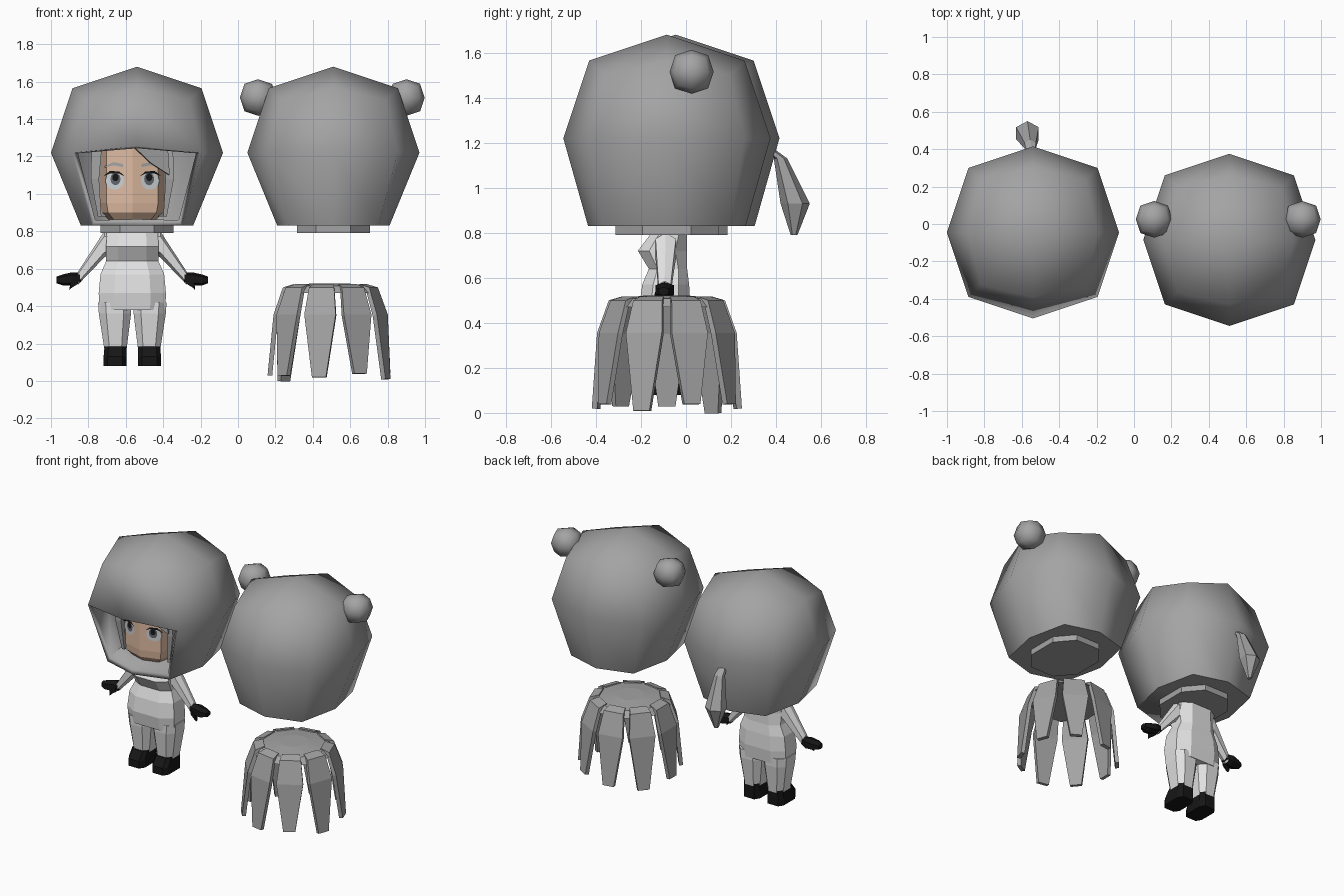
import bpy, bmesh, math
from mathutils import Vector

if "Cube" in bpy.data.objects:
    bpy.data.objects.remove(bpy.data.objects["Cube"])


def material(name, r, g, b):
    m = bpy.data.materials.new(name)
    m.diffuse_color = (r, g, b, 1)
    m.use_nodes = True
    m.node_tree.nodes["Principled BSDF"].inputs["Base Color"].default_value = m.diffuse_color
    return m


GREY = material("mid grey", .37, .37, .37)
SUIT = material("pale grey", .75, .75, .75)
SKIN = material("skin", .74, .50, .36)
BLACK = material("black", .008, .008, .008)
WHITE = material("eye white", .62, .64, .66)
IRIS = material("iris grey", .12, .13, .15)


def finish(name, bm, mat, smooth=None, thick=0, recalc=True):
    if recalc:
        bmesh.ops.recalc_face_normals(bm, faces=bm.faces)
    me = bpy.data.meshes.new(name)
    bm.to_mesh(me)
    bm.free()
    me.materials.append(mat)
    if smooth:
        me.shade_smooth()
        me.set_sharp_from_angle(angle=math.radians(smooth))
    ob = bpy.data.objects.new(name, me)
    bpy.context.collection.objects.link(ob)
    if thick:
        mod = ob.modifiers.new("thickness", 'SOLIDIFY')
        mod.thickness, mod.offset = thick, -1
    return ob


def loft(name, rings, mat, n=8, phase=.5, e=.7, axis='z'):
    """Closed skin through rings (x, y, z, radius a, radius b)."""
    bm = bmesh.new()
    loops = []
    for x, y, z, ra, rb in rings:
        loop = []
        for i in range(n):
            a = 2 * math.pi * (i + phase) / n
            c, s = math.cos(a), math.sin(a)
            u = math.copysign(abs(c) ** e, c) * ra
            v = math.copysign(abs(s) ** e, s) * rb
            p = (x + u, y + v, z) if axis == 'z' else (x, y + u, z + v)
            loop.append(bm.verts.new(p))
        loops.append(loop)
    for a, b in zip(loops, loops[1:]):
        for i in range(n):
            j = (i + 1) % n
            bm.faces.new((a[i], a[j], b[j], b[i]))
    bm.faces.new(loops[0])
    bm.faces.new(loops[-1])
    return finish(name, bm, mat)


def ball(name, centre, size, flat=False, opening=False):
    """Cube split once and rounded; optional flat base and face opening."""
    bm = bmesh.new()
    bmesh.ops.create_cube(bm, size=2)
    bmesh.ops.subdivide_edges(bm, edges=bm.edges[:], cuts=1, use_grid_fill=True)
    for v in bm.verts:
        s = Vector([round(c) for c in v.co])
        v.co = s * {1: .46, 2: .345, 3: .28}[int(s.length_squared)]
        if flat and s.z < 0:
            corner = .8 if s.x and s.y else 1
            v.co = (s.x * .30 * corner, s.y * .35 * corner, -.39)
        if opening and s == Vector((0, -1, 0)):
            v.co.z = .035
    bmesh.ops.recalc_face_normals(bm, faces=bm.faces)
    if opening:
        front = [f for f in bm.faces
                 if f.calc_center_median().y < -.28 and f.calc_center_median().z < 0]
        bmesh.ops.delete(bm, geom=front, context='FACES')
    for v in bm.verts:
        v.co = v.co * size + Vector(centre)
    return finish(name, bm, GREY, 55, .035 if opening else 0, False)


# Two big helmets with collars
for label, x, y, is_open in (("worn_hood", -.54, -.045, True), ("spare_helmet", .51, -.085, False)):
    ball(label, (x, y, 1.22), 1, True, is_open)
    loft(label + "_collar", [(x, y, .79, .208, .245), (x, y, .85 if is_open else .84, .208, .245)],
         GREY, e=.85)

# Round ears on the spare helmet
for side, x in (("left", .108), ("right", .90)):
    ball(side + "_ear", (x, .025, 1.515), .213)

# Ponytail on the back of the hood
loft("ponytail", [(-.55, .37, 1.17, .025, .025), (-.555, .42, 1.13, .035, .03),
                  (-.57, .485, .93, .07, .065), (-.57, .48, .79, .015, .015)], GREY, n=6, e=1)

# Body
CX = -.565
torso = [(.84, .13, -.15, .0), (.79, .145, -.165, .01), (.72, .148, -.22, .01), (.64, .148, -.17, .01),
         (.57, .18, -.2, .02), (.47, .19, -.215, .025), (.38, .187, -.20, .015)]
loft("torso", [(CX, (f + b) / 2, z, w, (b - f) / 2) for z, w, f, b in torso], SUIT)

for side, s in (("left", -1), ("right", 1)):
    def at(dx, y, z, a, b):
        return (CX + s * dx, y, z, a, b)
    loft(side + "_leg", [at(.096, -.09, .42, .092, .1), at(.093, -.09, .36, .091, .1),
                         at(.09, -.09, .17, .063, .075)], SUIT)
    loft(side + "_boot", [at(.092, -.115, .08, .064, .1), at(.092, -.115, .13, .064, .1),
                          at(.09, -.095, .185, .061, .078)], BLACK, e=.5)
    loft(side + "_arm", [at(.12, -.09, .735, .05, .06), at(.15, -.09, .73, .05, .07),
                         at(.29, -.095, .55, .03, .035)], SUIT, n=6, axis='x')
    loft(side + "_glove", [at(.275, -.095, .553, .03, .025), at(.32, -.095, .545, .045, .036),
                           at(.37, -.1, .54, .04, .03), at(.405, -.1, .54, .025, .018)],
         BLACK, n=6, axis='x')
    loft(side + "_thumb", [at(.29, -.115, .535, .02, .02), at(.33, -.125, .51, .02, .02),
                           at(.335, -.125, .492, .012, .01)], BLACK, n=4, axis='x')
    # Locks of hair beside the face
    loft(side + "_lock", [at(.19, -.2, 1.25, .035, .03), at(.2, -.21, 1.08, .028, .025),
                          at(.175, -.2, .88, .012, .012)], GREY, n=4)

# Head and hair inside the hood
HY, HR, HX = -.09, .19, .175
loft("head", [(CX, HY, .86, .125, .15), (CX, HY, .90, .165, .185), (CX, HY, .95, HX, HR),
              (CX, HY, 1.25, HX, HR)], SKIN, phase=0)
loft("hair_back", [(CX, -.0, .88, .19, .17), (CX, -.0, 1.24, .21, .19), (CX, -.02, 1.32, .14, .16)], GREY)


def plate(name, outline, mat, lift, thick=0):
    """Flat shape laid on the face; outline points are (dx, z)."""
    bm = bmesh.new()
    corner = HX * .785
    slope = HR * (1 - .785) / corner
    bm.faces.new([bm.verts.new((CX + x, HY - HR + slope * abs(x) - lift, z)) for x, z in outline])
    bm.normal_update()
    for f in bm.faces:
        if f.normal.y > 0:
            f.normal_flip()
    finish(name, bm, mat, thick=thick, recalc=False)


def oval(x, z, a, b, n=12):
    return [(x + a * math.cos(2 * math.pi * i / n), z + b * math.sin(2 * math.pi * i / n))
            for i in range(n)]


for side, s in (("left", -1), ("right", 1)):
    plate(side + "_eye_white", oval(s * .095, 1.07, .05, .048), WHITE, .003)
    plate(side + "_iris", oval(s * .09, 1.08, .027, .034), IRIS, .005)
    plate(side + "_pupil", oval(s * .09, 1.088, .017, .02), BLACK, .007)
    plate(side + "_lash", [(s * x, z) for x, z in
          ((.042, 1.095), (.07, 1.12), (.12, 1.122), (.155, 1.095), (.12, 1.108), (.07, 1.108))],
          BLACK, .008)
    plate(side + "_brow", [(s * x, z) for x, z in
          ((.05, 1.16), (.10, 1.17), (.15, 1.148), (.15, 1.14), (.10, 1.153), (.05, 1.143))],
          GREY, .004)

# Swept fringe on one side
plate("fringe", [(-.01, 1.27), (.19, 1.25), (.2, 1.10), (.1, 1.165)], GREY, .03, .02)

# Skirt: low cap and nine hanging strips
SX, SY = .49, -.085
loft("skirt_cap", [(SX, SY, .47, .262, .262), (SX, SY, .508, .22, .22), (SX, SY, .522, .09, .09)],
     GREY, n=18, e=1)
bm = bmesh.new()
for k, tip in enumerate((.03, .03, .02, .04, .01, .04, .04, .02, 0)):
    a = math.radians(-90 + 40 * k)
    out = Vector((math.sin(a), -math.cos(a), 0))
    across = Vector((math.cos(a), math.sin(a), 0))
    rows = []
    for r, z, w in ((.19, .518, .055), (.25, .50, .068), (.30, .355, .085), (.332, tip, .038)):
        base = Vector((SX, SY, z)) + out * r
        rows.append([bm.verts.new(base - across * w), bm.verts.new(base + across * w)])
    for p, q in zip(rows, rows[1:]):
        bm.faces.new((p[0], q[0], q[1], p[1]))
finish("skirt_strips", bm, GREY, thick=.025, recalc=False)
